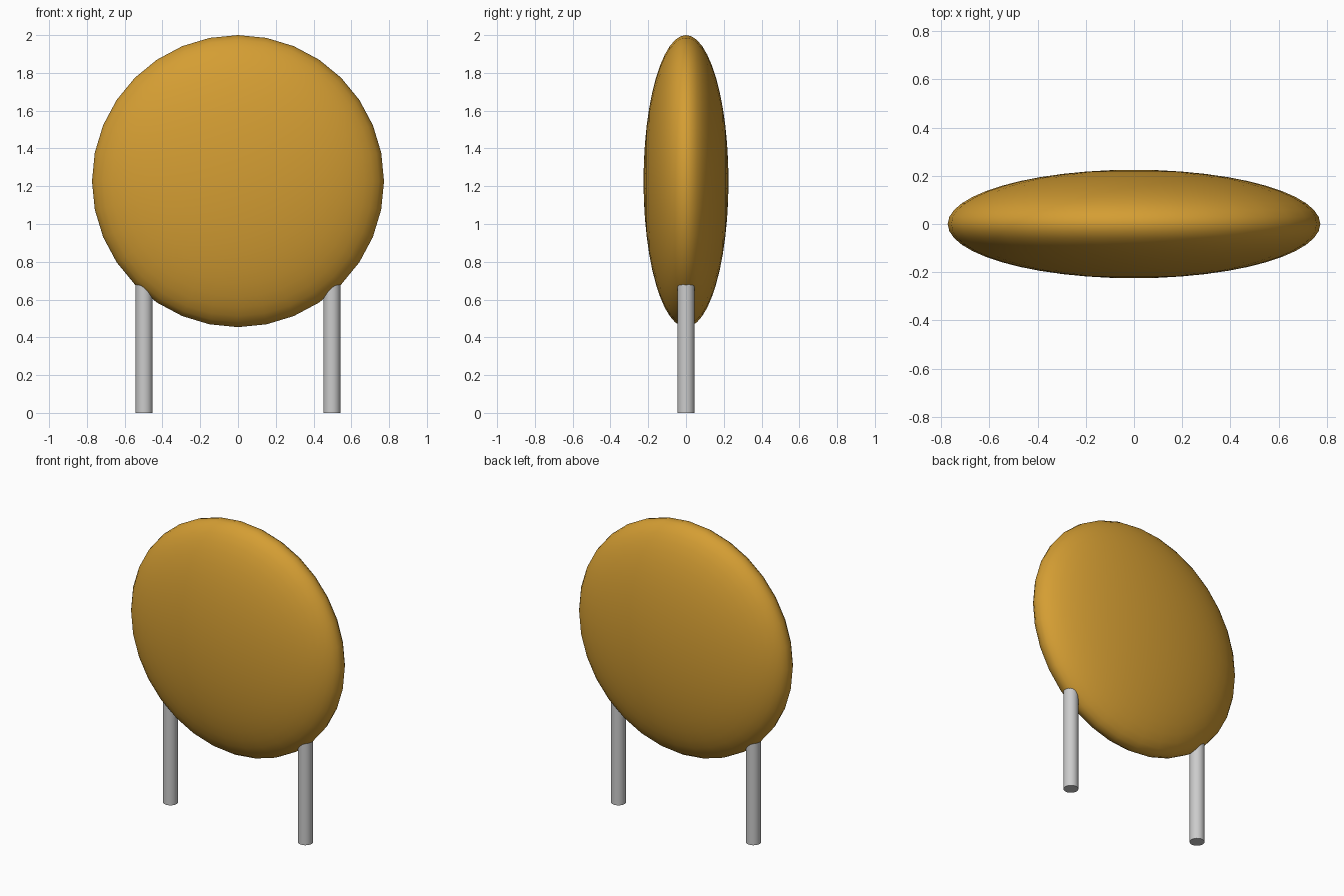
import bpy
import math

cube = bpy.data.objects.get("Cube")
if cube:
    bpy.data.objects.remove(cube, do_unlink=True)


def make_material(name, color):
    mat = bpy.data.materials.new(name)
    mat.use_nodes = True
    mat.diffuse_color = color
    mat.node_tree.nodes["Principled BSDF"].inputs["Base Color"].default_value = color
    return mat


gold = make_material("golden_yellow", (0.66, 0.34, 0.033, 1))
grey = make_material("light_grey", (0.60, 0.60, 0.60, 1))

RADIUS, HALF_DEPTH, CENTRE_Z = 0.773, 0.225, 1.227
LEG_X, LEG_RADIUS, LEG_TOP = 0.497, 0.045, 0.685


def finish(obj, name, mat, angle):
    obj.name = name
    obj.data.materials.append(mat)
    bpy.ops.object.transform_apply(location=False, rotation=True, scale=True)
    bpy.ops.object.shade_smooth_by_angle(angle=math.radians(angle))


# Flattened round body with its poles on the front and back
bpy.ops.mesh.primitive_uv_sphere_add(
    segments=32, ring_count=24, radius=1,
    location=(0, 0, CENTRE_Z), rotation=(math.pi / 2, 0, 0))
body = bpy.context.object
body.scale = (RADIUS, RADIUS, HALF_DEPTH)
finish(body, "round_body", gold, 60)

# Two straight round legs, their tops sunk into the rim
for side, x in (("left", LEG_X), ("right", -LEG_X)):
    bpy.ops.mesh.primitive_cylinder_add(
        vertices=32, radius=LEG_RADIUS, depth=LEG_TOP, location=(x, 0, LEG_TOP / 2))
    finish(bpy.context.object, side + "_leg", grey, 30)
